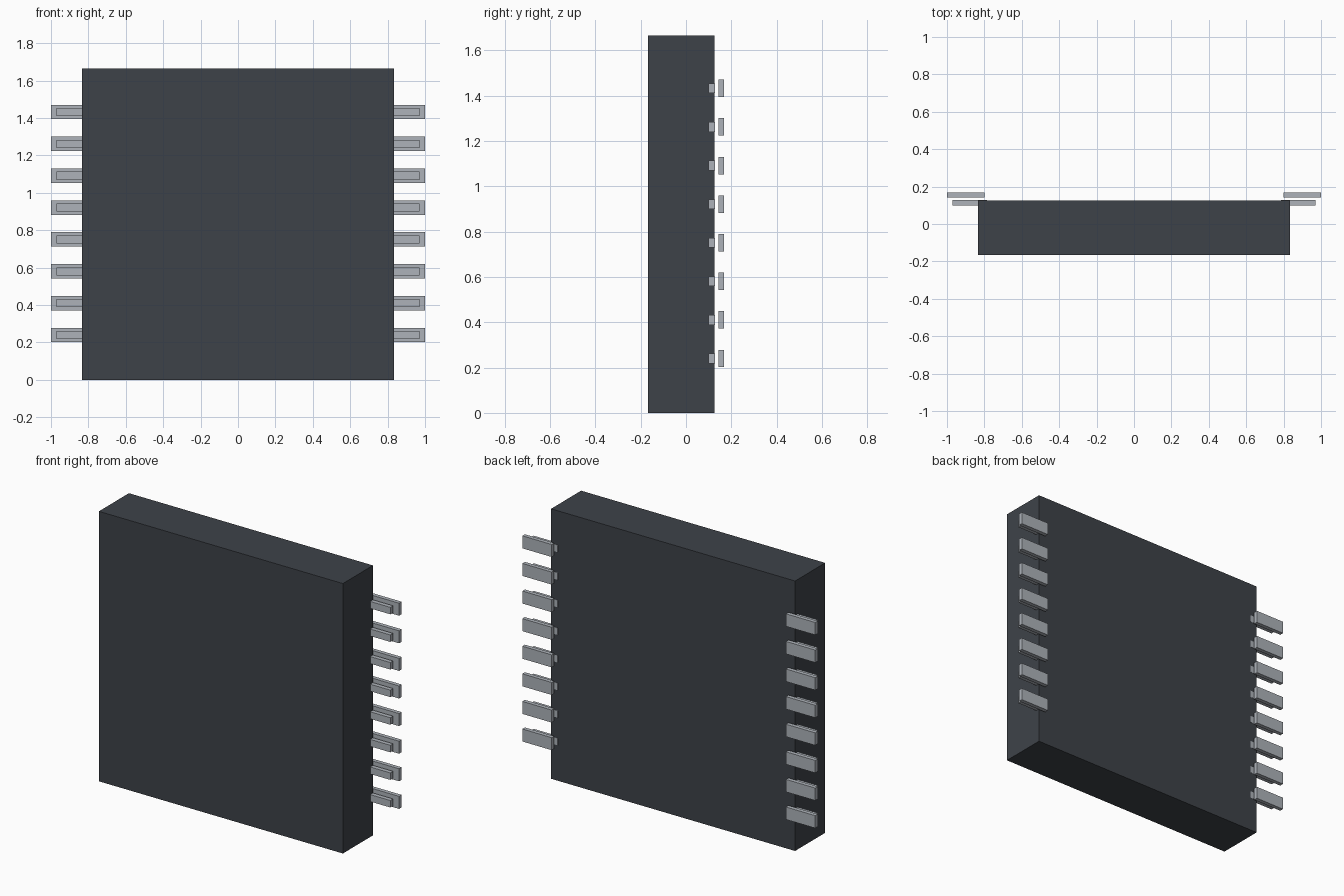
import bpy
import bmesh
from mathutils import Vector

default = bpy.data.objects.get("Cube")
if default:
    bpy.data.objects.remove(default, do_unlink=True)


def material(name, rgb):
    mat = bpy.data.materials.new(name)
    mat.use_nodes = True
    color = (*rgb, 1)
    mat.diffuse_color = color
    mat.node_tree.nodes["Principled BSDF"].inputs["Base Color"].default_value = color
    return mat


def box(name, low, high, mat):
    """Axis-aligned box between two corners."""
    low, high = Vector(low), Vector(high)
    bm = bmesh.new()
    bmesh.ops.create_cube(bm, size=1)
    bmesh.ops.scale(bm, vec=high - low, verts=bm.verts)
    mesh = bpy.data.meshes.new(name)
    bm.to_mesh(mesh)
    bm.free()
    mesh.materials.append(mat)
    obj = bpy.data.objects.new(name, mesh)
    obj.location = (low + high) / 2
    bpy.context.collection.objects.link(obj)
    return obj


charcoal = material("charcoal plastic", (0.048, 0.055, 0.066))
metal = material("light grey metal", (0.42, 0.45, 0.49))

# Package body
HALF = 0.833
box("body", (-HALF, -0.167, 0), (HALF, 0.126, 2 * HALF), charcoal)

# Eight contacts per side: a narrow lead with a wider solder pad behind it
COUNT, FIRST, PITCH = 8, 0.24, 0.1703


def contact_row(name, x_in, x_out, y_front, y_back, height):
    for side, sign in (("left", 1), ("right", -1)):
        x_low, x_high = sorted((sign * x_in, sign * x_out))
        for i in range(COUNT):
            z = FIRST + i * PITCH
            box(f"{side}_{name}_{i + 1}",
                (x_low, y_front, z - height / 2),
                (x_high, y_back, z + height / 2), metal)


contact_row("lead", 0.787, 0.97, 0.1, 0.127, 0.043)
contact_row("pad", 0.8, 1.0, 0.143, 0.168, 0.077)
